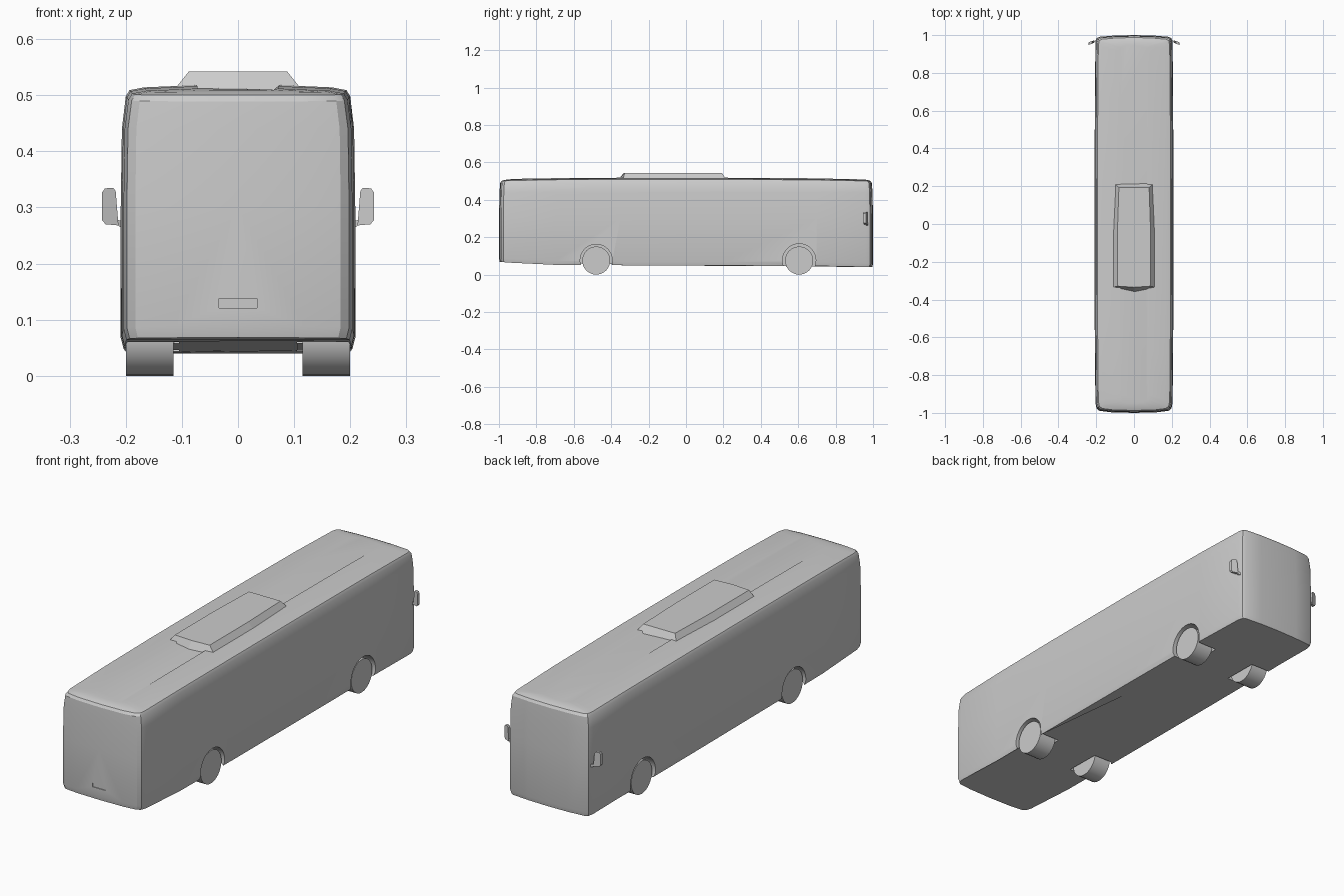
import bpy, bmesh, math
from mathutils import Matrix

if "Cube" in bpy.data.objects:
    bpy.data.objects.remove(bpy.data.objects["Cube"])


def finish(name, bm, smooth=None):
    bmesh.ops.recalc_face_normals(bm, faces=bm.faces[:])
    mesh = bpy.data.meshes.new(name)
    bm.to_mesh(mesh)
    bm.free()
    ob = bpy.data.objects.new(name, mesh)
    bpy.context.collection.objects.link(ob)
    if smooth:
        shade(ob, smooth)
    return ob


def activate(ob):
    bpy.ops.object.select_all(action='DESELECT')
    ob.select_set(True)
    bpy.context.view_layer.objects.active = ob


def shade(ob, degrees):
    activate(ob)
    bpy.ops.object.shade_smooth_by_angle(angle=math.radians(degrees))


def loft(bm, rings):
    rows = [[bm.verts.new(p) for p in ring] for ring in rings]
    n = len(rows[0])
    for a, b in zip(rows, rows[1:]):
        for i in range(n):
            j = (i + 1) % n
            bm.faces.new((a[i], a[j], b[j], b[i]))
    bm.faces.new(rows[0])
    bm.faces.new(rows[-1])


def cylinder(bm, x0, x1, y, z, r, sides):
    m = Matrix.Translation(((x0 + x1) / 2, y, z)) @ Matrix.Rotation(math.pi / 2, 4, 'Y')
    bmesh.ops.create_cone(bm, cap_ends=True, segments=sides, radius1=r, radius2=r,
                          depth=abs(x1 - x0), matrix=m)


def lerp_table(table, t):
    for (a, u), (b, v) in zip(table, table[1:]):
        if t <= b:
            return u + (v - u) * max(0, t - a) / (b - a)
    return table[-1][1]


# Body shell: bowed plan outline lofted through height levels
half = [(0, -1), (.12, -.997), (.183, -.989), (.198, -.977), (.204, -.95), (.207, -.7),
        (.209, -.35), (.209, .2), (.207, .7), (.204, .96), (.198, .984), (.184, .991),
        (.1, .998), (0, 1)]
outline = half + [(-x, y) for x, y in half[-2:0:-1]]
floor = [(-1, .068), (-.95, .064), (-.7, .052), (-.35, .05), (.7, .046), (1, .04)]
roof = [(-1, -.006), (-.9, 0), (-.35, .003), (.2, .003), (.7, 0), (1, -.006)]
# height above the floor line or plain height, width scale, end inset
levels = [(0, .975, .004), (.02, 1, 0), (.3, 1, 0), (.44, .99, .003), (.495, .957, .006),
          (.506, .925, .013), (.511, .8, .025), (.515, .35, .05)]
rings = []
for z, sx, inset in levels:
    ring = []
    for x, y in outline:
        if z < .1:
            h = z + lerp_table(floor, y)
        else:
            h = z + (lerp_table(roof, y) if z > .48 else 0)
        ring.append((x * sx, y * (1 - inset), h))
    rings.append(ring)
bm = bmesh.new()
loft(bm, rings)
body = finish("bus_body", bm)

# Wheel wells and plate recess cut out of the body
axles = [(-.48, .086), (.605, .089)]
bm = bmesh.new()
for y, r in axles:
    for s in (-1, 1):
        cylinder(bm, s * .105, s * .26, y, .076, r, 40)
bmesh.ops.create_cube(bm, size=1, matrix=Matrix.Translation((0, -1.01, .129))
                      @ Matrix.Diagonal((.068, .028, .017, 1)))
cutter = finish("cutter", bm)
cutter.hide_render = True
mod = body.modifiers.new("wells", 'BOOLEAN')
mod.operation = 'DIFFERENCE'
mod.solver = 'EXACT'
mod.object = cutter
activate(body)
bpy.ops.object.modifier_apply(modifier="wells")
bpy.data.objects.remove(cutter)
shade(body, 28)

# Wheels
for label, (y, r) in zip(("front", "rear"), axles):
    for side, s in (("left", -1), ("right", 1)):
        bm = bmesh.new()
        cylinder(bm, s * .115, s * .2, y, .075, .075, 32)
        finish(f"{label}_{side}_wheel", bm, 40)

# Roof unit with sloped sides and a pointed leading edge
base = [(0, -.36), (.115, -.336), (.115, -.05), (.103, .215),
        (-.103, .215), (-.115, -.05), (-.115, -.336)]
top = [(0, -.335), (.088, -.329), (.088, -.05), (.08, .193),
       (-.08, .193), (-.088, -.05), (-.088, -.329)]
bm = bmesh.new()
loft(bm, [[(x, y, .508) for x, y in base], [(x, y, .542) for x, y in top]])
finish("roof_unit", bm)

# Wing mirrors: tapered housing and slanted arm
housing = [(.213, .268), (.236, .270), (.242, .277), (.242, .327), (.237, .334),
           (.222, .335), (.218, .329)]
arm = [(.198, .262), (.207, .264), (.222, .272), (.220, .279), (.207, .276), (.198, .274)]
for name, prof, depth in (("mirror_housing", housing, .014), ("mirror_arm", arm, .008)):
    bm = bmesh.new()
    ys = lambda x: .97 - (x - .2) * .38
    loft(bm, [[(x, ys(x) - depth / 2, z) for x, z in prof],
              [(x, ys(x) + depth / 2, z) for x, z in prof]])
    ob = finish(name, bm)
    ob.modifiers.new("both_sides", 'MIRROR')
